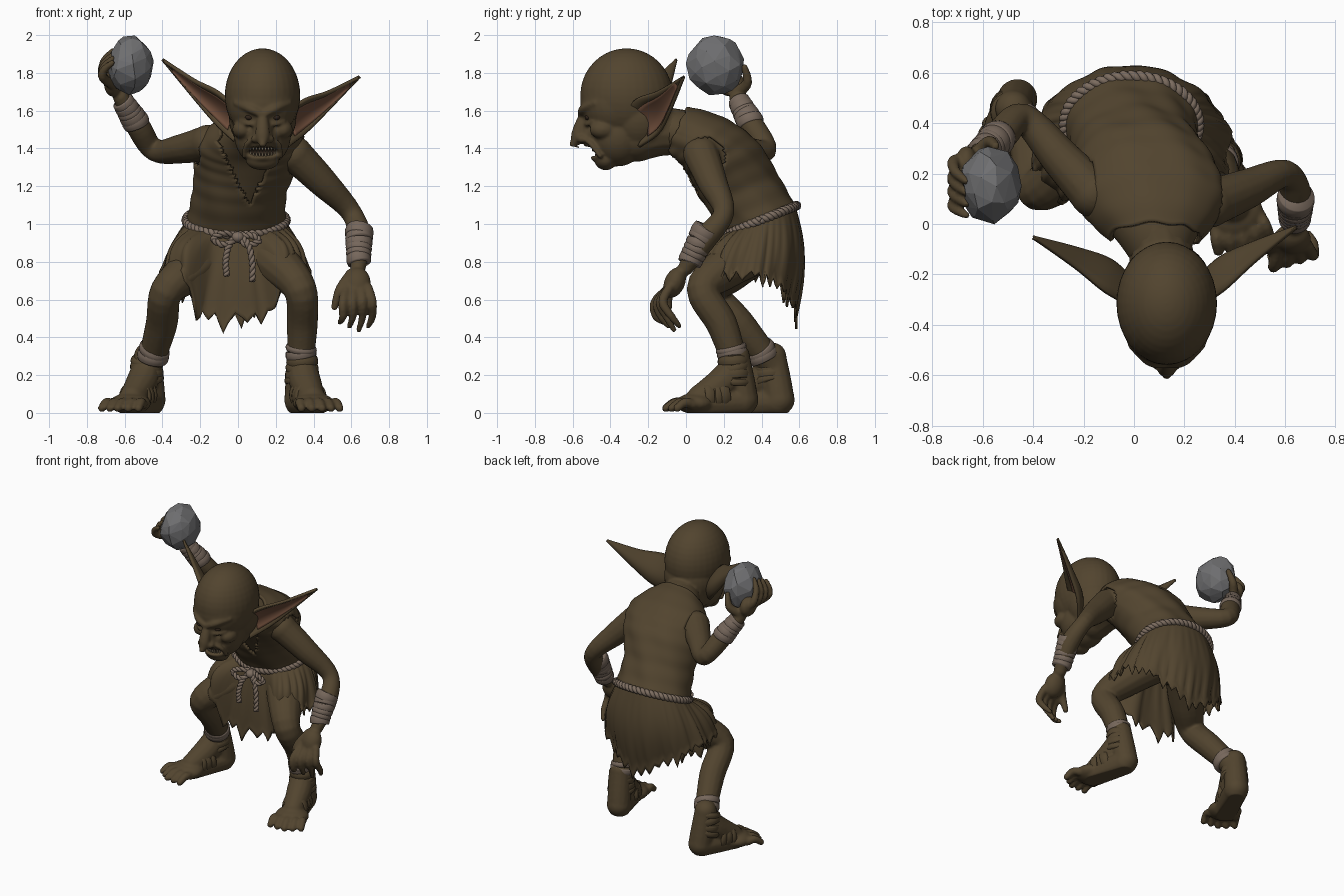
import bpy, bmesh, math, random
from mathutils import Vector, Matrix, Euler

if "Cube" in bpy.data.objects:
    bpy.data.objects.remove(bpy.data.objects["Cube"])
random.seed(4)

def material(name, rgb):
    m = bpy.data.materials.new(name)
    m.diffuse_color = (*rgb, 1)
    m.use_nodes = True
    m.node_tree.nodes["Principled BSDF"].inputs["Base Color"].default_value = m.diffuse_color
    return m
SKIN = material("brown skin and cloth", (.084, .058, .028))
PINK = material("inner ear", (.165, .078, .045))
ROPE = material("rope", (.2, .15, .115))
WRAP = material("bandage", (.18, .135, .105))
STONE = material("stone grey", (.16, .16, .165))
DARK = material("mouth dark", (.03, .018, .011))
BONE = material("teeth", (.24, .19, .12))

# ---------- helpers ----------
def spline(rows, n):
    P, out = [rows[0]] + list(rows) + [rows[-1]], []
    for i in range(len(rows) - 1):
        for k in range(n):
            t = k / n
            out.append(tuple(.5 * (2*b + (c-a)*t + (2*a-5*b+4*c-d)*t*t + (3*b-a-3*c+d)*t**3)
                             for a, b, c, d in zip(*P[i:i+4])))
    return out + [tuple(rows[-1])]

def bridge(bm, rings, wrap=True, cap=False):
    R = [[bm.verts.new(p) for p in r] for r in rings]
    n = len(R[0])
    for a, b in zip(R, R[1:]):
        for j in range(n if wrap else n - 1):
            bm.faces.new((a[j], a[(j+1) % n], b[(j+1) % n], b[j]))
    if cap:
        bm.faces.new(R[0][::-1])
        bm.faces.new(R[-1])

def blob(bm, loc, scale, rot=(0, 0, 0)):
    bmesh.ops.create_uvsphere(bm, u_segments=32, v_segments=20, radius=1,
        matrix=Matrix.LocRotScale(Vector(loc), Euler(rot), Vector(scale)))

def tube(bm, rows, n=14, sub=5, ball=True):
    pts = spline(rows, sub)
    C = [Vector(p[:3]) for p in pts]
    N, rings = None, []
    for i, c in enumerate(C):
        T = (C[min(i+1, len(C)-1)] - C[max(i-1, 0)]).normalized()
        N = (N - T * N.dot(T)).normalized() if N else T.orthogonal().normalized()
        B = T.cross(N)
        rings.append([c + pts[i][3] * (N * math.cos(a) + B * math.sin(a))
                      for a in (math.tau * j / n for j in range(n))])
    bridge(bm, rings, cap=True)
    if ball:
        for p in (pts[0], pts[-1]):
            blob(bm, p[:3], (p[3],) * 3)

def finish(name, bm, mat, mods=(), smooth=True):
    bmesh.ops.recalc_face_normals(bm, faces=bm.faces)
    me = bpy.data.meshes.new(name)
    bm.to_mesh(me)
    bm.free()
    ob = bpy.data.objects.new(name, me)
    bpy.context.collection.objects.link(ob)
    for kind, opts in mods:
        m = ob.modifiers.new(kind, kind)
        for k, v in opts.items():
            setattr(m, k, v)
    if mods:
        new = bpy.data.meshes.new_from_object(ob.evaluated_get(bpy.context.evaluated_depsgraph_get()))
        ob.modifiers.clear()
        ob.data = new
    ob.data.materials.clear()
    ob.data.materials.append(mat)
    for p in ob.data.polygons:
        p.use_smooth = smooth
    return ob

def fuse(size, its=3):
    return [("REMESH", dict(mode='VOXEL', voxel_size=size)), ("SMOOTH", dict(iterations=its, factor=.5))]

def ring(s, k=1, n=48):
    x, y, z, rx, ry, tilt = s
    ct, st = math.cos(math.radians(tilt)), math.sin(math.radians(tilt))
    return [Vector((x + k*rx*math.cos(a), y + k*ry*math.sin(a)*ct, z + k*ry*math.sin(a)*st))
            for a in (math.tau * i / n for i in range(n))]

# ---------- body: torso, limbs, hands and feet fused ----------
BELT = (-.01, .395, 1.02, .245, .19, 22)
TORSO = [BELT, (.01, .29, 1.18, .235, .195, 22), (.05, .195, 1.335, .265, .195, 30),
         (.07, .085, 1.435, .27, .165, 42), (.085, -.05, 1.49, .17, .13, 66), (.1, -.14, 1.5, .12, .11, 76)]
SHOULDERS = [Vector((-.22, .15, 1.42)), Vector((.35, .1, 1.35))]
bm = bmesh.new()
bridge(bm, [ring(s, .95) for s in spline(TORSO, 6)], cap=True)
blob(bm, (-.01, .4, .92), (.21, .17, .17))
# raised throwing arm and hanging arm
tube(bm, [(-.16, .12, 1.43, .095), (-.29, .26, 1.4, .08), (-.44, .42, 1.39, .06),
          (-.53, .35, 1.52, .065), (-.62, .27, 1.67, .042)])
tube(bm, [(.3, .08, 1.37, .095), (.45, .14, 1.22, .08), (.6, .2, 1.06, .056),
          (.645, .1, .92, .064), (.635, .0, .77, .042)])
# legs
tube(bm, [(-.13, .36, .86, .13), (-.26, .23, .75, .115), (-.38, .14, .64, .088),
          (-.405, .28, .47, .085), (-.465, .45, .26, .07)])
tube(bm, [(.12, .36, .86, .13), (.23, .21, .77, .115), (.33, .09, .65, .088),
          (.34, .19, .47, .083), (.33, .26, .26, .068)])
# hands
blob(bm, (.632, -.06, .69), (.07, .055, .085), (-.4, 0, 0))
tube(bm, [(.6, -.04, .73, .034), (.54, -.09, .65, .028), (.51, -.09, .56, .019)], 10)
blob(bm, (-.665, .235, 1.745), (.045, .075, .07))
tube(bm, [(-.62, .28, 1.7, .033), (-.575, .325, 1.75, .027), (-.55, .31, 1.83, .018)], 10)
for i in range(4):
    x, y = .575 + .038 * i, .028 * i
    tube(bm, [(x, -.09, .66, .026), (x - .02 + .014*i, -.165 + y*.5, .585, .025),
              (x - .02 + .014*i, -.16 + y, .51, .021), (x - .035 + .012*i, -.12 + y, .44 + .02*abs(i - 2), .015)], 10)
    tube(bm, [(-.67, .25 - .03*i, 1.74, .026), (-.715, .25 - .055*i, 1.79 - .005*i, .025),
              (-.71, .21 - .05*i, 1.86 - .015*i, .022), (-.665, .17 - .045*i, 1.915 - .02*i, .016)], 10)
# feet
FEET = [(Vector((-.435, .56, 0)), Vector((-.2, -.46, 0))), (Vector((.305, .37, 0)), Vector((.14, -.475, 0)))]
for h, d in FEET:
    side, yaw = d.normalized().cross(Vector((0, 0, 1))), math.atan2(d.y, d.x)
    at = lambda f, z, r, s=0: (*(h + d*f + side*s + Vector((0, 0, z))), r)
    tube(bm, [at(.22, .3, .072), at(.17, .16, .078), at(.14, .07, .08)])
    tube(bm, [at(.22, .27, .07), at(.35, .17, .085), at(.62, .08, .07)])
    tube(bm, [at(.16, .06, .08), at(.62, .05, .082)])
    blob(bm, at(.68, .05, 0)[:3], (.1, .112, .055), (0, 0, yaw))
    for i in range(-2, 3):
        tube(bm, [at(.76, .045, .028, .044*i), at(.89 - .02*abs(i), .055, .026, .05*i),
                  at(1 - .03*abs(i), .025, .022, .053*i)], 10)
body = finish("body", bm, SKIN, fuse(.01))
for v in body.data.vertices:
    v.co.z = max(v.co.z, 0)

# ---------- head ----------
HX = .13
bm = bmesh.new()
blob(bm, (HX, -.315, 1.68), (.2, .245, .25))
blob(bm, (HX, -.37, 1.64), (.185, .19, .2))
blob(bm, (HX, -.25, 1.57), (.18, .18, .2))
blob(bm, (HX, -.36, 1.47), (.15, .15, .165))
blob(bm, (HX, -.45, 1.47), (.095, .085, .085))
blob(bm, (HX, -.425, 1.34), (.09, .06, .055))
tube(bm, [(.08, .02, 1.48, .12), (.11, -.13, 1.49, .13), (HX, -.26, 1.47, .14)])
tube(bm, [(HX, -.535, 1.585, .026), (HX, -.56, 1.51, .036), (HX, -.575, 1.455, .037), (HX, -.6, 1.42, .018)])
tube(bm, [(HX, -.5, 1.58, .05), (HX, -.51, 1.47, .055)])
for s in (-1, 1):
    at = lambda x, y, z, r: (HX + s*x, y, z, r)
    blob(bm, at(.036, -.55, 1.45, 0)[:3], (.026, .03, .022))
    blob(bm, at(.105, -.44, 1.5, 0)[:3], (.055, .07, .05))
    tube(bm, [at(.015, -.555, 1.585, .02), at(.07, -.54, 1.612, .024), at(.14, -.48, 1.64, .016)], 10)
    tube(bm, [at(.03, -.535, 1.535, .008), at(.07, -.522, 1.527, .011), at(.115, -.49, 1.545, .009)], 8)
    tube(bm, [at(.045, -.535, 1.45, .012), at(.085, -.5, 1.42, .015), at(.098, -.455, 1.36, .013)], 8)
for z, y, up in ((1.418, -.512, -.014), (1.352, -.478, .018)):
    tube(bm, [(HX - .088, -.455, z + up, .013), (HX - .045, y + .008, z, .016), (HX, y - .01, z, .017),
              (HX + .045, y + .008, z, .016), (HX + .088, -.455, z + up, .013)], 10)
head = finish("head", bm, SKIN, fuse(.0085, 4))
head.data.materials.append(DARK)
mouth = lambda c: ((c.x - HX) / .08)**2 + ((c.z - 1.385) / .027)**2
for p in head.data.polygons:
    if p.center.y < -.42 and mouth(p.center) < .8:
        p.material_index = 1
for v in head.data.vertices:
    if v.co.y < -.42 and mouth(v.co) < 1:
        v.co.y += .045 * (1 - mouth(v.co)) ** .5

bm = bmesh.new()
for i in range(-4, 5):
    x, y = HX + i * .016, -.493 + .0022 * i * i / 1.6
    for z, dy, rot in ((1.398, 0, math.pi), (1.371, .018, 0)):
        bmesh.ops.create_cone(bm, segments=6, radius1=.0085, radius2=.003, depth=.026, cap_ends=True,
            matrix=Matrix.Translation((x, y + dy, z)) @ Matrix.Rotation(rot, 4, 'X'))
finish("teeth", bm, BONE)
bm = bmesh.new()
for s in (-1, 1):
    blob(bm, (HX + s*.07, -.518, 1.565), (.022, .018, .015))
finish("eyes", bm, DARK)

# ---------- ears: cupped leaf between two edge curves, with a pink lining ----------
UPPER = [(.27, -.32, 1.6), (.36, -.26, 1.66), (.48, -.15, 1.7), (.645, -.015, 1.78)]
LOWER = [(.27, -.25, 1.41), (.36, -.15, 1.48), (.47, -.09, 1.59), (.645, -.015, 1.775)]
def ear_grid(s, u0, u1, v0, v1, lift):
    U, L = spline(UPPER, 8), spline(LOWER, 8)
    back, rows = Vector((-.5, .85, 0)), []
    for i in range(u0, u1):
        row = []
        for k in range(11):
            v = v0 + (v1 - v0) * k / 10
            a, b = Vector(U[i]), Vector(L[i])
            p = a.lerp(b, v) + back * ((a - b).length * 1.1 * v * (1 - v) - lift)
            if s < 0:
                f = (p.x - .28) / .36
                p = Vector((2*HX - p.x - .015, p.y - .04*f, p.z + .03 + .06*f))
            row.append(p)
        rows.append(row)
    return rows
for s, side in ((-1, "right"), (1, "left")):
    bm = bmesh.new()
    bridge(bm, ear_grid(s, 0, 25, 0, 1, 0), wrap=False)
    finish(side + "_ear", bm, SKIN, [("SOLIDIFY", dict(thickness=.018, offset=0))])
    bm = bmesh.new()
    bridge(bm, ear_grid(s, 4, 22, .16, .86, .013), wrap=False)
    finish(side + "_ear_lining", bm, PINK, [("SOLIDIFY", dict(thickness=.004, offset=0))])

# ---------- vest with open neck and armholes ----------
bm = bmesh.new()
rings = [ring(s, 1.03 + .01 * math.sin(i * 1.1), 100) for i, s in enumerate(spline(TORSO[:5], 10))]
for r in rings:
    for j, p in enumerate(r):
        p.y += .005 * math.sin(j * .45 + p.z * 17)
bridge(bm, rings)
def is_open(f):
    c = f.calc_center_median()
    front = c.y < .33 - .85 * (c.z - 1.0)
    neck = front and abs(c.x - .06) < .1 * (c.z - 1.1) / .2 + random.uniform(-.005, .005)
    return neck or any((c - p).length < .11 for p in SHOULDERS)
bmesh.ops.delete(bm, geom=[f for f in bm.faces if is_open(f)], context='FACES')
finish("vest", bm, SKIN, [("SOLIDIFY", dict(thickness=.018, offset=0))])

# ---------- ragged skirt: pushed out over the thighs, long between and behind ----------
n, rows = 144, 18
teeth = [random.uniform(.03, .14) for _ in range(n // 4)]
top = ring(BELT, 1.02, n)
rings = []
for k in range(rows + 1):
    t, r = k / rows, []
    for i in range(n):
        a = math.tau * i / n
        c, s = math.cos(a), math.sin(a)
        q = min(1, max(0, (abs(c) - .3) / .35))
        w = q * q * (3 - 2*q) if s < 0 else abs(c) ** 1.2
        z = .75 * w + (.52 if s > 0 else .53) * (1 - w) - teeth[i // 4] * (1 - abs(i % 4 - 2) / 2) * (1 - .4*w)
        fold = 1 + .025 * math.sin(11 * a) + .015 * math.sin(17 * a + 1)
        if s > 0:
            hx, hy = .39 * c * fold, .345 + .24 * s * fold
        else:
            hx = math.copysign(abs(c) ** .75, c) * .395 * fold
            hy = .345 - abs(s) ** .75 * (.19 + .12 * w) * fold
        p = top[i].lerp(Vector((hx - .015, hy, z)), t)
        over = max(0, -s) * w * .06
        out = math.sin(math.pi * min(1, t * 1.1)) * (.045 * max(s, .3) + over)
        r.append(p + Vector((c, s, 0)) * out + Vector((0, 0, over * .6 * math.sin(math.pi * t))))
    rings.append(r)
bm = bmesh.new()
bridge(bm, rings)
finish("skirt", bm, SKIN, [("SOLIDIFY", dict(thickness=.012, offset=0))])

# ---------- rope belt, knot and hanging ends ----------
def rope(bm, path, r, turns, ref):
    m = len(path) - 1
    for ph in (0, math.pi):
        strand = []
        for i, p in enumerate(path):
            T = (path[min(i+1, m)] - path[max(i-1, 0)]).normalized()
            N = T.cross(ref).normalized()
            a = ph + math.tau * turns * i / m
            strand.append((*(p + r*.55*(N*math.cos(a) + T.cross(N)*math.sin(a))), r * .75))
        tube(bm, strand, 7, 1, False)
bm = bmesh.new()
loop = ring(BELT, 1.08, 240)
rope(bm, loop + [loop[0]], .02, 26, Vector((0, 0, 1)))
for pts in ([(-.01, .17, .94), (-.05, .12, .88), (-.065, .1, .8), (-.06, .1, .73)],
            [(.0, .17, .94), (.05, .12, .9), (.075, .1, .8), (.075, .1, .7)],
            [(0, .17, .94), (-.08, .13, .95), (-.13, .13, .92), (-.07, .12, .89), (0, .16, .93)],
            [(0, .17, .94), (.07, .13, .94), (.11, .13, .91), (.05, .12, .89), (0, .16, .93)]):
    rope(bm, [Vector(p) for p in spline(pts, 12)], .015, 5, Vector((0, 1, .1)))
blob(bm, (0, .15, .93), (.035, .035, .03))
finish("rope_belt", bm, ROPE)

# ---------- bandages ----------
def wraps(name, mat, a, b, ra, rb, n):
    a, b, bm = Vector(a), Vector(b), bmesh.new()
    for i in range(n):
        t = (i + .5) / n
        c, r = a.lerp(b, t), ra + (rb - ra) * t
        d = (b - a) / n * .65 + Vector([random.uniform(-.006, .006) for _ in range(3)])
        tube(bm, [(*(c - d), r * .97), (*c, r * 1.04), (*(c + d), r * .98)], 24, 3, False)
    ob = finish(name, bm, mat)
    for v in ob.data.vertices:
        v.co.z = max(v.co.z, .002)
wraps("raised_wrist_bandage", WRAP, (-.535, .345, 1.53), (-.61, .28, 1.65), .072, .056, 5)
wraps("hanging_wrist_bandage", WRAP, (.642, .105, .97), (.638, .02, .8), .074, .062, 6)
wraps("right_ankle_band", WRAP, (-.44, .385, .345), (-.452, .41, .29), .082, .082, 2)
wraps("left_ankle_band", WRAP, (.335, .235, .355), (.333, .25, .3), .08, .08, 2)
for (h, d), side in zip(FEET, ("right", "left")):
    up = Vector((0, 0, 1))
    wraps(side + "_shin_wrap", SKIN, h + d*.25 + up*.29, h + d*.24 + up*.15, .08, .092, 4)
    wraps(side + "_foot_wrap", SKIN, h + d*.36 + up*.1, h + d*.58 + up*.08, .09, .085, 3)

# ---------- stone: faceted hull ----------
bm = bmesh.new()
for i in range(50):
    z = 1 - 2 * (i + .5) / 50
    a, q = i * 2.4 + random.uniform(-.3, .3), math.sqrt(1 - z*z)
    k = random.uniform(.94, 1.04)
    bm.verts.new((-.57 + .122*k*q*math.cos(a), .155 + .158*k*q*math.sin(a), 1.84 + .16*min(k, 1.01)*z))
bmesh.ops.convex_hull(bm, input=bm.verts)
finish("stone", bm, STONE, smooth=False)
